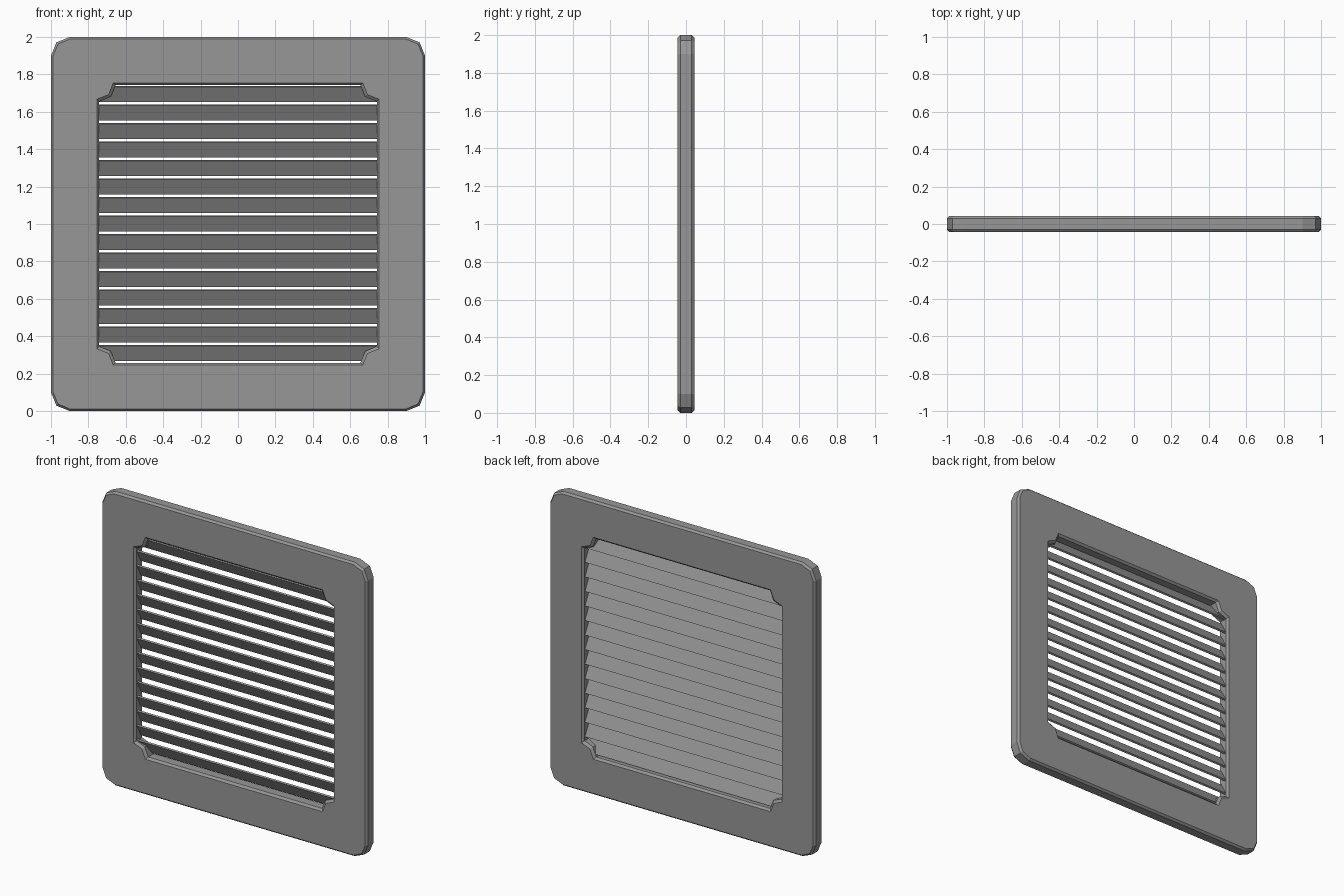
import bpy, bmesh, math

if "Cube" in bpy.data.objects:
    bpy.data.objects.remove(bpy.data.objects["Cube"])

HALF_Y = 0.044      # half thickness of the frame
EDGE_Y = 0.030      # where the edge chamfer starts

# Dark grey metal shared by all parts
metal = bpy.data.materials.new("dark_grey_metal")
metal.diffuse_color = (0.31, 0.31, 0.31, 1)
metal.use_nodes = True
metal.node_tree.nodes["Principled BSDF"].inputs["Base Color"].default_value = metal.diffuse_color


def outline(corner):
    """Mirror one corner (symmetric about its diagonal) into a closed loop."""
    a, b, m = corner
    quarter = [(a, b), (m, m), (b, a)]
    pts = []
    for sx, sz in ((1, 1), (-1, 1), (-1, -1), (1, -1)):
        q = quarter if sx * sz > 0 else quarter[::-1]
        pts += [(sx * x, 1 + sz * z) for x, z in q]
    return pts


def make_object(name, bm):
    bmesh.ops.recalc_face_normals(bm, faces=bm.faces)
    mesh = bpy.data.meshes.new(name)
    bm.to_mesh(mesh)
    bm.free()
    mesh.materials.append(metal)
    obj = bpy.data.objects.new(name, mesh)
    bpy.context.collection.objects.link(obj)
    return obj


# Frame: chamfered ring with clipped outer corners and notched opening
outer_face = outline((0.988, 0.90, 0.962))
outer_side = outline((1.0, 0.90, 0.971))
inner_face = outline((0.755, 0.667, 0.692))
inner_side = outline((0.742, 0.655, 0.680))
rings = [(outer_face, -HALF_Y), (outer_side, -EDGE_Y),
         (outer_side, EDGE_Y), (outer_face, HALF_Y),
         (inner_face, HALF_Y), (inner_side, EDGE_Y),
         (inner_side, -EDGE_Y), (inner_face, -HALF_Y)]
bm = bmesh.new()
loops = [[bm.verts.new((x, y, z)) for x, z in pts] for pts, y in rings]
n = len(outer_face)
for k, loop in enumerate(loops):
    nxt = loops[(k + 1) % len(loops)]
    for i in range(n):
        j = (i + 1) % n
        bm.faces.new((loop[i], loop[j], nxt[j], nxt[i]))
make_object("vent_frame", bm)

# Louvre slats: thin boards, high at the front and low at the back
bm = bmesh.new()
bmesh.ops.create_cube(bm, size=1)
bmesh.ops.scale(bm, vec=(1.49, 0.091, 0.012), verts=bm.verts)
first_slat = make_object("slat_01", bm)
first_slat.rotation_euler.x = math.radians(-62)
first_slat.location.z = 1.694
for i in range(1, 15):
    slat = first_slat.copy()
    slat.name = f"slat_{i + 1:02d}"
    slat.location.z = 1.694 - i * 0.0989
    bpy.context.collection.objects.link(slat)
